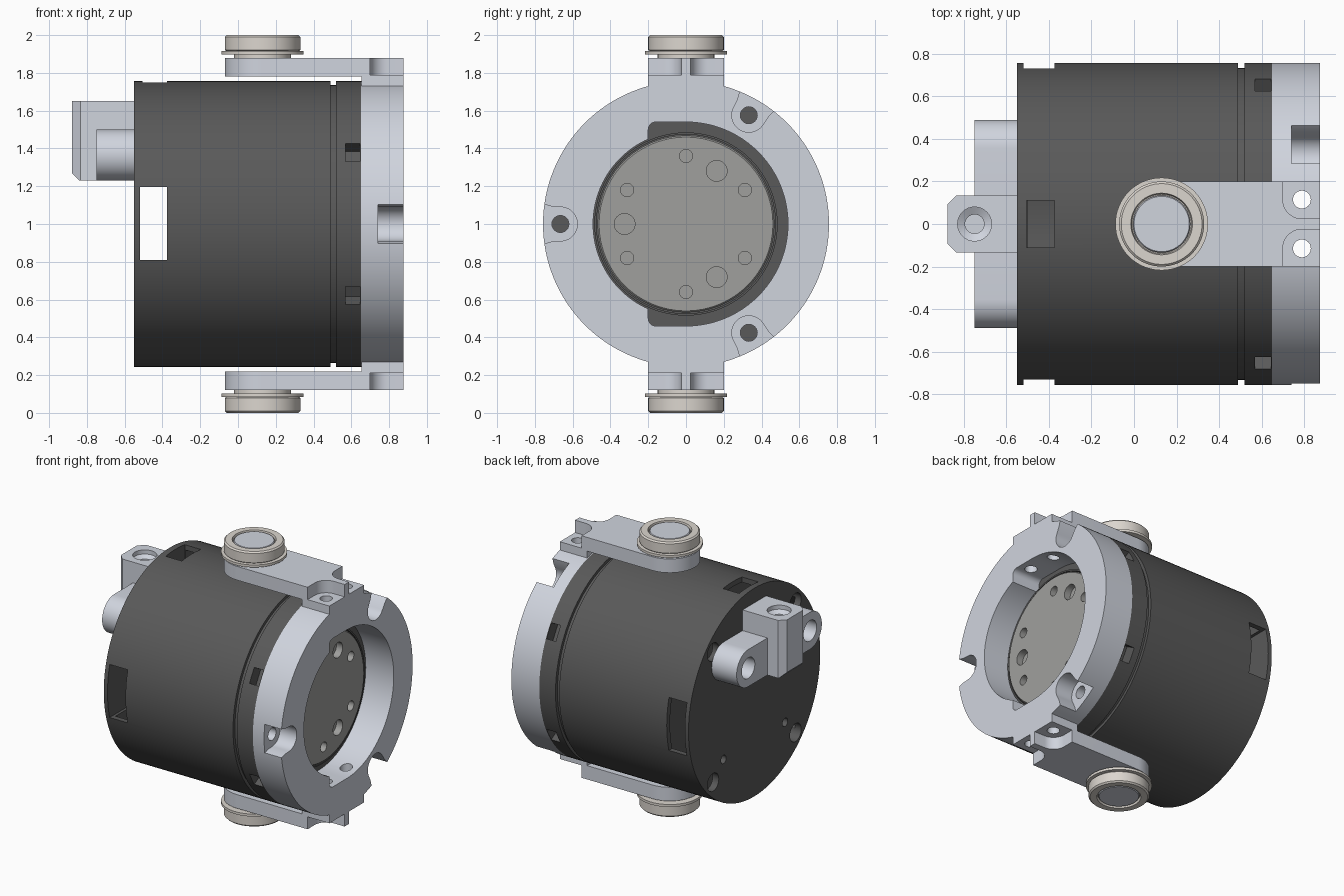
import bpy, bmesh
from math import sin, cos, radians, pi

if "Cube" in bpy.data.objects:
    bpy.data.objects.remove(bpy.data.objects["Cube"])

CZ = 1.0  # height of the drum axis


def material(name, rgb):
    m = bpy.data.materials.new(name)
    m.diffuse_color = (*rgb, 1)
    m.use_nodes = True
    m.node_tree.nodes["Principled BSDF"].inputs["Base Color"].default_value = m.diffuse_color
    return m


DARK = material("dark_shell", (0.1, 0.1, 0.1))
LIGHT = material("light_metal", (0.63, 0.66, 0.73))
GREY = material("grey_face", (0.35, 0.35, 0.34))
CREAM = material("bearing_steel", (0.71, 0.67, 0.62))


def place(axis, u, v, w):
    return {"X": (w, u, v), "Y": (u, w, v), "Z": (u, v, w)}[axis]


def stack(name, axis, loops, mat=None):
    """Skin a list of equal-length vertex loops [(points, height)] and cap both ends."""
    bm = bmesh.new()
    rings = [[bm.verts.new(place(axis, u, v, w)) for u, v in pts] for pts, w in loops]
    n = len(rings[0])
    for a, b in zip(rings, rings[1:]):
        for i in range(n):
            j = (i + 1) % n
            bm.faces.new((a[i], a[j], b[j], b[i]))
    bm.faces.new(rings[0])
    bm.faces.new(rings[-1])
    bmesh.ops.recalc_face_normals(bm, faces=bm.faces)
    me = bpy.data.meshes.new(name)
    bm.to_mesh(me)
    bm.free()
    if mat:
        me.materials.append(mat)
    ob = bpy.data.objects.new(name, me)
    bpy.context.collection.objects.link(ob)
    return ob


def prism(name, axis, pts, lo, hi, mat=None):
    return stack(name, axis, [(pts, lo), (pts, hi)], mat)


def arc(cu, cv, r, a0, a1, n):
    return [(cu + r * cos(radians(a0 + (a1 - a0) * i / n)),
             cv + r * sin(radians(a0 + (a1 - a0) * i / n))) for i in range(n + 1)]


def lathe(name, axis, center, profile, mat=None, n=64):
    """Profile is a list of (position along axis, radius)."""
    return stack(name, axis, [(arc(*center, r, 0, 360, n)[:-1], w) for w, r in profile], mat)


def cyl(axis, center, r, lo, hi, n=24):
    return lathe("cutter", axis, center, [(lo, r), (hi, r)], None, n)


def box(x0, x1, y0, y1, z0, z1):
    return prism("cutter", "Z", [(x0, y0), (x1, y0), (x1, y1), (x0, y1)], z0, z1)


def turn(pts, deg):
    """Rotate (radial, tangential) points about the drum axis."""
    c, s = cos(radians(deg)), sin(radians(deg))
    return [(u * c - v * s, CZ + u * s + v * c) for u, v in pts]


def polar(r, deg):
    return turn([(r, 0)], deg)[0]


def boolean(ob, tools, op="DIFFERENCE"):
    bpy.context.view_layer.objects.active = ob
    for t in tools:
        t.hide_render = True
        m = ob.modifiers.new("cut", "BOOLEAN")
        m.operation, m.solver, m.object = op, "EXACT", t
        bpy.ops.object.modifier_apply(modifier=m.name)
        bpy.data.objects.remove(t)


AX = (0, CZ)

# Drum housing with groove, face collar and hollow rear
housing = lathe("drum_housing", "X", AX, [
    (-.55, .757), (.49, .757), (.49, .735), (.52, .735), (.52, .757), (.65, .757),
    (.65, .485), (.68, .485), (.68, .474), (.6, .474)], DARK, 128)
tools = [cyl("X", AX, .72, -.5, -.3, 96),
         box(-.52, -.375, -.9, .9, .81, 1.195),          # side windows
         box(-.505, -.375, -.11, .11, 1.5, 1.9)]         # top window
tools += [cyl("X", polar(.67, a), .065, -.6, -.45) for a in (45, 135, 225, 315)]
tools += [cyl("X", polar(.5, a), .03, -.6, -.45) for a in (225, 315)]
slot = [(.67, -.055), (.82, -.055), (.82, .055), (.67, .055)]
tools += [prism("cutter", "X", turn(slot, a), .57, .645) for a in (30, 150, 210, 330)]
boolean(housing, tools)

# Output disc with bolt holes and dowel holes
disc = lathe("output_disc", "X", AX, [(.605, .468), (.682, .468), (.69, .46)], GREY, 96)
boolean(disc, [cyl("X", polar(.36, 90 + 60 * i), .035, .625, .75) for i in range(6)]
        + [cyl("X", polar(.325, 60 + 120 * i), .055, .64, .75) for i in range(3)])

# Front ring with two bearing arms
frame = lathe("ring_frame", "X", AX, [(.65, .757), (.875, .757)], LIGHT, 128)
arm = arc(.13, 0, .2, 90, 270, 32) + [(.875, -.2), (.875, .2)]


def flip(s, z):
    return CZ + s * (z - CZ)


parts, tools = [], []
for s in (1, -1):
    parts.append(prism("arm", "Z", arm, flip(s, 1.78), flip(s, 1.88)))
    parts.append(box(.655, .875, -.2, .2, *sorted((flip(s, 1.66), flip(s, 1.8)))))
    for t in (1, -1):
        pocket = [(.7, .3)] + arc(.79, .115, .09, 180, 270, 10) + [(.95, .025), (.95, .3)]
        tools.append(prism("cutter", "Z", [(x, y * t) for x, y in pocket],
                           flip(s, 1.79), flip(s, 1.95)))
boolean(frame, parts, "UNION")
opening = arc(0, CZ, .54, -90, 90, 48) + arc(-.16, CZ + .5, .04, 90, 180, 6) \
    + arc(-.16, CZ - .5, .04, 180, 270, 6)
tools += [cyl("X", AX, .492, .5, 1, 96), prism("cutter", "X", opening, .5, 1)]
tools += [cyl("Z", (.79, y), .042, 0, 2) for y in (-.115, .115)]
notch = arc(.665, 0, .09, 90, 270, 20) + [(.71, -.093), (.85, -.13), (.85, .13), (.71, .093)]
for a in (60, 180, 300):
    tools.append(prism("cutter", "X", turn(notch, a), .74, 1))
    tools.append(cyl("X", polar(.665, a), .045, .6, .8))
boolean(frame, tools)

# Flanged bearings and pins, top and bottom
for s, side in ((1, "top"), (-1, "bottom")):
    ring = [(1.875, .15), (1.897, .15), (1.897, .218), (1.915, .218), (1.915, .192),
            (1.922, .2), (1.99, .2), (2, .19), (2, .145), (1.98, .14)]
    lathe(side + "_bearing", "Z", (.13, 0), [(flip(s, z), r) for z, r in ring], CREAM)
    pin = [(1.9, .135), (1.99, .135), (1.996, .13)]
    lathe(side + "_pin", "Z", (.13, 0), [(flip(s, z), r) for z, r in pin], LIGHT)

# Rear bracket: two ears and an upright chamfered block
bracket = prism("rear_bracket", "X", arc(.355, 1.365, .135, -90, 90, 24)
                + arc(-.355, 1.365, .135, 90, 270, 24), -.75, -.55, LIGHT)
plan = [(-.55, -.135), (-.835, -.135), (-.878, -.092), (-.878, .092), (-.835, .135), (-.55, .135)]
boolean(bracket, [prism("block", "Z", plan, 1.23, 1.65)], "UNION")
wedge = [(-.92, 1.2), (-.81, 1.2), (-.92, 1.31)]
tools = [prism("cutter", "Y", wedge, -.3, .3),
         lathe("cutter", "Z", (-.75, 0), [(1.3, .045), (1.6, .045), (1.62, .08), (1.7, .08)], None, 32)]
tools += [cyl("X", (y, 1.365), .075, -.8, -.57, 32) for y in (-.355, .355)]
boolean(bracket, tools)

# Smooth curved faces, keep machined edges sharp
for ob in bpy.data.objects:
    ob.select_set(True)
bpy.context.view_layer.objects.active = housing
bpy.ops.object.shade_smooth_by_angle(angle=pi / 6)
